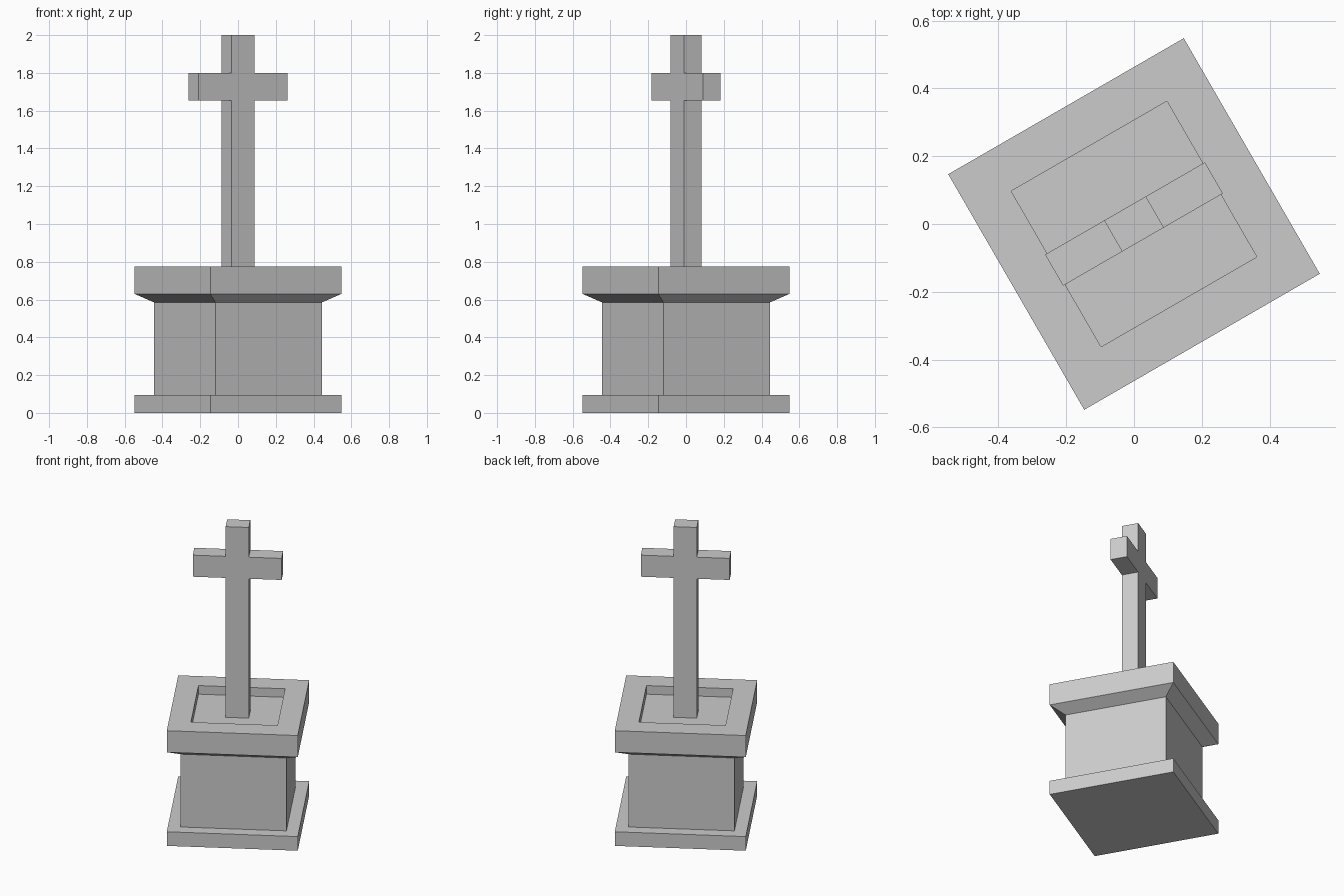
import bpy
import bmesh
from math import radians
from mathutils import Matrix

cube = bpy.data.objects.get("Cube")
if cube:
    bpy.data.objects.remove(cube, do_unlink=True)

TURN = Matrix.Rotation(radians(30), 4, 'Z')

stone = bpy.data.materials.new("grey_stone")
stone.use_nodes = True
GREY = (0.6, 0.6, 0.6, 1)
stone.diffuse_color = GREY
stone.node_tree.nodes["Principled BSDF"].inputs["Base Color"].default_value = GREY


def finish(name, bm):
    """Turn the part about the vertical axis and add it to the scene."""
    bmesh.ops.recalc_face_normals(bm, faces=bm.faces)
    bm.transform(TURN)
    mesh = bpy.data.meshes.new(name)
    bm.to_mesh(mesh)
    bm.free()
    mesh.materials.append(stone)
    bpy.context.collection.objects.link(bpy.data.objects.new(name, mesh))


def square_loft(name, profile):
    """Stack square rings given as (half width, height) and close both ends."""
    bm = bmesh.new()
    rings = [[bm.verts.new((sx * r, sy * r, z))
              for sx, sy in ((-1, -1), (1, -1), (1, 1), (-1, 1))]
             for r, z in profile]
    for low, high in zip(rings, rings[1:]):
        for i in range(4):
            j = (i + 1) % 4
            bm.faces.new((low[i], low[j], high[j], high[i]))
    bm.faces.new(rings[0])
    bm.faces.new(rings[-1])
    finish(name, bm)


# Pedestal: foot slab, block, and flared cap with a sunken top
FOOT, BLOCK = 0.401, 0.325
FLOOR = 0.717
square_loft("foot_slab", [(FOOT, 0), (FOOT, 0.095)])
square_loft("pedestal_block", [(BLOCK, 0.095), (BLOCK, 0.585)])
square_loft("recessed_cap", [(BLOCK, 0.585), (FOOT, 0.63), (FOOT, 0.775),
                             (0.265, 0.775), (0.265, FLOOR)])

# Cross: half outline mirrored, then given thickness
POST, ARM, DEPTH = 0.071, 0.272, 0.053
half = [(POST, FLOOR), (POST, 1.655), (ARM, 1.655),
        (ARM, 1.8), (POST, 1.8), (POST, 2)]
outline = half + [(-x, z) for x, z in reversed(half)]
bm = bmesh.new()
front = bm.faces.new([bm.verts.new((x, -DEPTH, z)) for x, z in outline])
back = bmesh.ops.extrude_face_region(bm, geom=[front], use_keep_orig=True)
bmesh.ops.translate(bm, vec=(0, 2 * DEPTH, 0),
                    verts=[v for v in back["geom"] if isinstance(v, bmesh.types.BMVert)])
finish("cross", bm)
